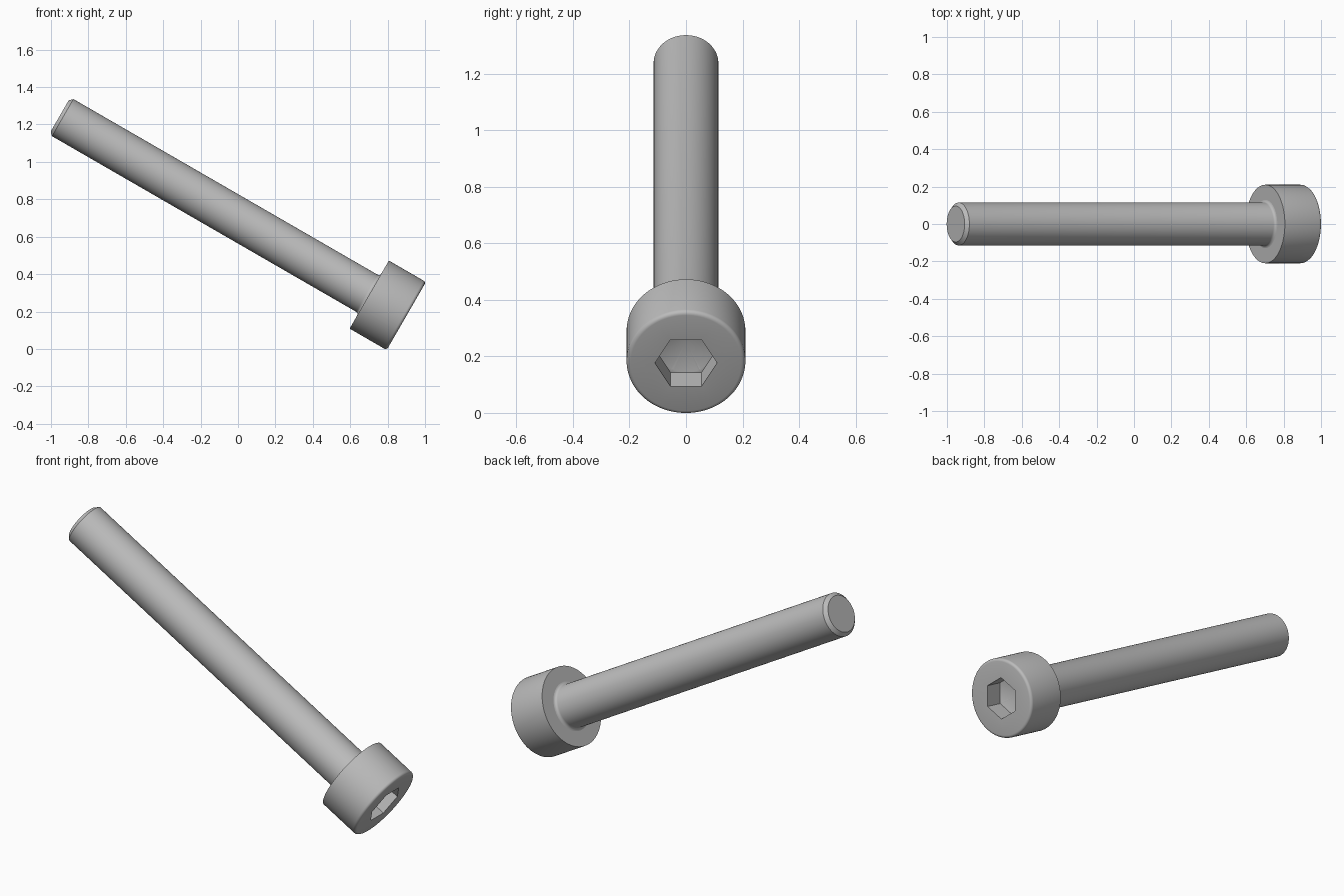
import bpy, bmesh
from math import sin, cos, pi, radians
from mathutils import Matrix, Vector

if "Cube" in bpy.data.objects:
    bpy.data.objects.remove(bpy.data.objects["Cube"], do_unlink=True)

# Sizes along the bolt axis: 0 is the socket face, LENGTH is the tip
HEAD_R, HEAD_H, EDGE = 0.21, 0.229, 0.015
SHANK_R, LENGTH, CHAMFER, FILLET = 0.1145, 2.14, 0.0185, 0.015
HEX_R, HEX_DEPTH = 0.11, 0.099
CONE_R, CONE_DEPTH = 0.095, 0.154
SEGMENTS = 96
PLACE = Matrix.Translation((0.9, 0, 0.176)) @ Matrix.Rotation(radians(-60), 4, 'Y')

steel = bpy.data.materials.new("grey steel")
steel.use_nodes = True
GREY = (0.5, 0.5, 0.5, 1)
steel.diffuse_color = GREY
steel.node_tree.nodes["Principled BSDF"].inputs["Base Color"].default_value = GREY


def arc(r, z, radius, start, end, steps=4):
    """Points of a rounded corner in the (radius, axis) plane."""
    angles = [radians(start + (end - start) * i / steps) for i in range(steps + 1)]
    return [(r + radius * cos(a), z + radius * sin(a)) for a in angles]


def lathe(name, profile, sides=SEGMENTS):
    """Closed solid turned about the bolt axis; first and last points lie on it."""
    bm = bmesh.new()
    rings = []
    for r, z in profile:
        if r == 0:
            rings.append([bm.verts.new((0, 0, z))])
        else:
            rings.append([bm.verts.new((r * sin(2 * pi * i / sides),
                                        r * cos(2 * pi * i / sides), z))
                          for i in range(sides)])
    for a, b in zip(rings, rings[1:]):
        for i in range(sides):
            j = (i + 1) % sides
            loop = [a[i % len(a)], a[j % len(a)], b[j % len(b)], b[i % len(b)]]
            bm.faces.new(list(dict.fromkeys(loop)))
    bmesh.ops.recalc_face_normals(bm, faces=bm.faces)
    mesh = bpy.data.meshes.new(name)
    bm.to_mesh(mesh)
    bm.free()
    mesh.materials.append(steel)
    obj = bpy.data.objects.new(name, mesh)
    obj.matrix_world = PLACE
    bpy.context.collection.objects.link(obj)
    return obj


def activate(obj):
    bpy.ops.object.select_all(action='DESELECT')
    obj.select_set(True)
    bpy.context.view_layer.objects.active = obj


def cut(obj, cutter):
    """Subtract the cutter, then discard it."""
    bpy.context.view_layer.update()
    activate(obj)
    mod = obj.modifiers.new("socket", 'BOOLEAN')
    mod.operation, mod.solver, mod.object = 'DIFFERENCE', 'EXACT', cutter
    bpy.ops.object.modifier_apply(modifier=mod.name)
    bpy.data.objects.remove(cutter, do_unlink=True)


# Head: cylinder with a rounded outer edge
head = lathe("head", [(0, 0)] + arc(HEAD_R - EDGE, EDGE, EDGE, -90, 0)
             + [(HEAD_R, HEAD_H), (0, HEAD_H)])

# Hex socket with a drilled conical bottom
cut(head, lathe("hex_cutter", [(0, -0.05), (HEX_R, -0.05),
                               (HEX_R, HEX_DEPTH), (0, HEX_DEPTH)], 6))
cut(head, lathe("drill_cutter", [(0, HEX_DEPTH / 2), (CONE_R, HEX_DEPTH / 2),
                                 (CONE_R, HEX_DEPTH), (0, CONE_DEPTH)]))

# Shank: fillet under the head, chamfered tip
shank = lathe("shank", [(0, HEAD_H - 0.01), (SHANK_R + FILLET, HEAD_H - 0.01)]
              + arc(SHANK_R + FILLET, HEAD_H + FILLET, FILLET, 270, 180)
              + [(SHANK_R, LENGTH - CHAMFER), (SHANK_R - CHAMFER, LENGTH), (0, LENGTH)])

# Smooth round surfaces, keep hard edges crisp
for part in (head, shank):
    activate(part)
    bpy.ops.object.shade_smooth_by_angle(angle=radians(35))
